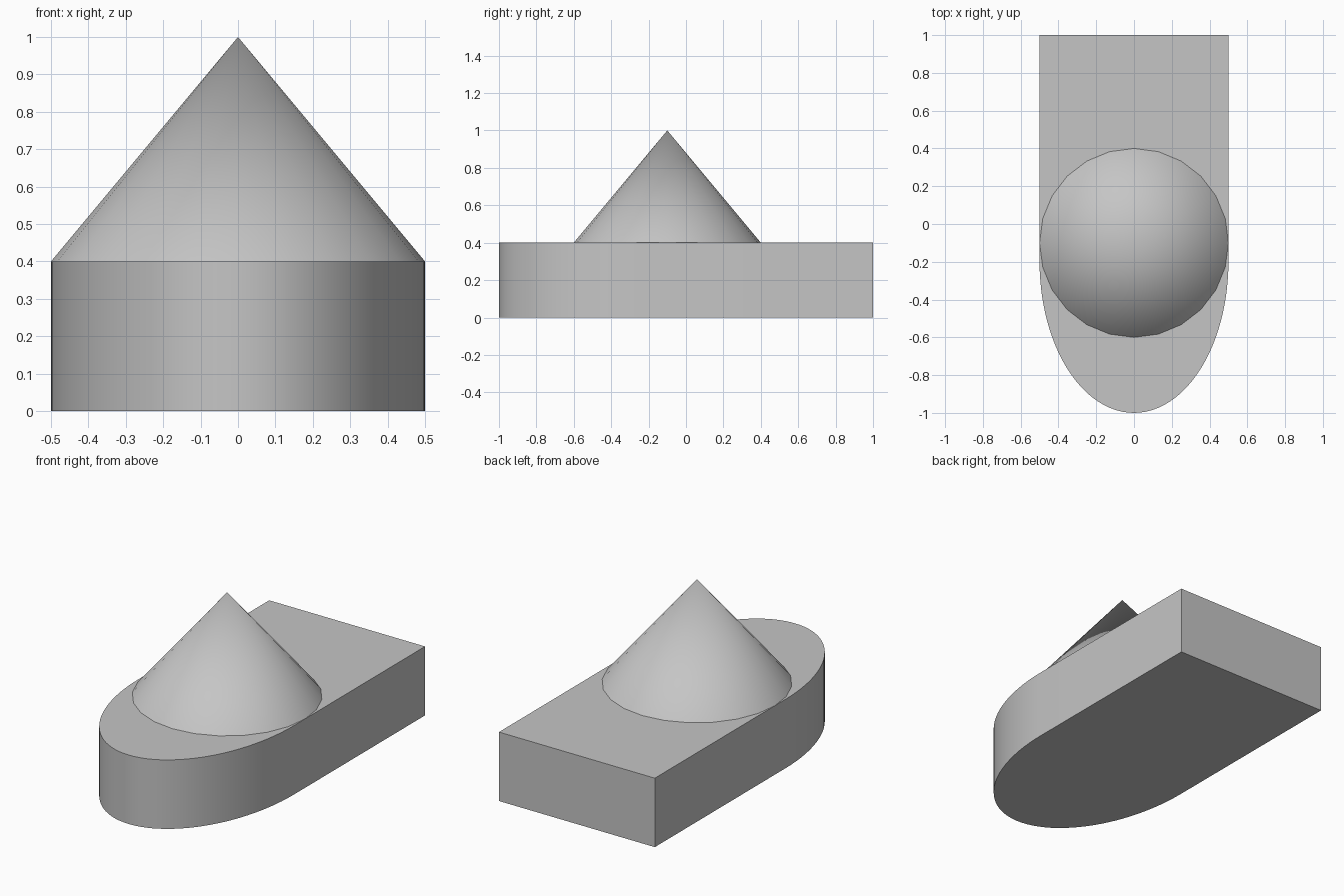
import bpy, bmesh, math

if "Cube" in bpy.data.objects:
    bpy.data.objects.remove(bpy.data.objects["Cube"], do_unlink=True)

HALF_WIDTH, BACK, BASE_HEIGHT = 0.5, 1.0, 0.4
ARC_CENTRE, ARC_DEPTH, ARC_STEPS = -0.2, 0.8, 48

grey = bpy.data.materials.new("light grey")
grey.use_nodes = True
colour = (0.56, 0.56, 0.56, 1)
grey.diffuse_color = colour
grey.node_tree.nodes["Principled BSDF"].inputs["Base Color"].default_value = colour


def finish(obj, name):
    obj.name = obj.data.name = name
    obj.data.materials.append(grey)
    bpy.ops.object.select_all(action="DESELECT")
    obj.select_set(True)
    bpy.context.view_layer.objects.active = obj
    bpy.ops.object.shade_smooth_by_angle(angle=math.radians(30))


# Base slab: square back, half-ellipse front
outline = [(HALF_WIDTH, BACK), (-HALF_WIDTH, BACK)]
for i in range(ARC_STEPS + 1):
    a = math.pi * (1 + i / ARC_STEPS)
    outline.append((HALF_WIDTH * math.cos(a), ARC_CENTRE + ARC_DEPTH * math.sin(a)))

bm = bmesh.new()
floor = bm.faces.new([bm.verts.new((x, y, 0)) for x, y in outline])
top = bmesh.ops.extrude_face_region(bm, geom=[floor], use_keep_orig=True)["geom"]
bmesh.ops.translate(bm, vec=(0, 0, BASE_HEIGHT),
                    verts=[v for v in top if isinstance(v, bmesh.types.BMVert)])
bmesh.ops.recalc_face_normals(bm, faces=bm.faces)
mesh = bpy.data.meshes.new("base_slab")
bm.to_mesh(mesh)
bm.free()
base = bpy.data.objects.new("base_slab", mesh)
bpy.context.collection.objects.link(base)
finish(base, "base_slab")

# Cone standing on the slab
cone_height = 0.6
bpy.ops.mesh.primitive_cone_add(vertices=24, radius1=0.5, radius2=0, depth=cone_height,
                                location=(0, -0.1, BASE_HEIGHT + cone_height / 2))
finish(bpy.context.object, "cone")
